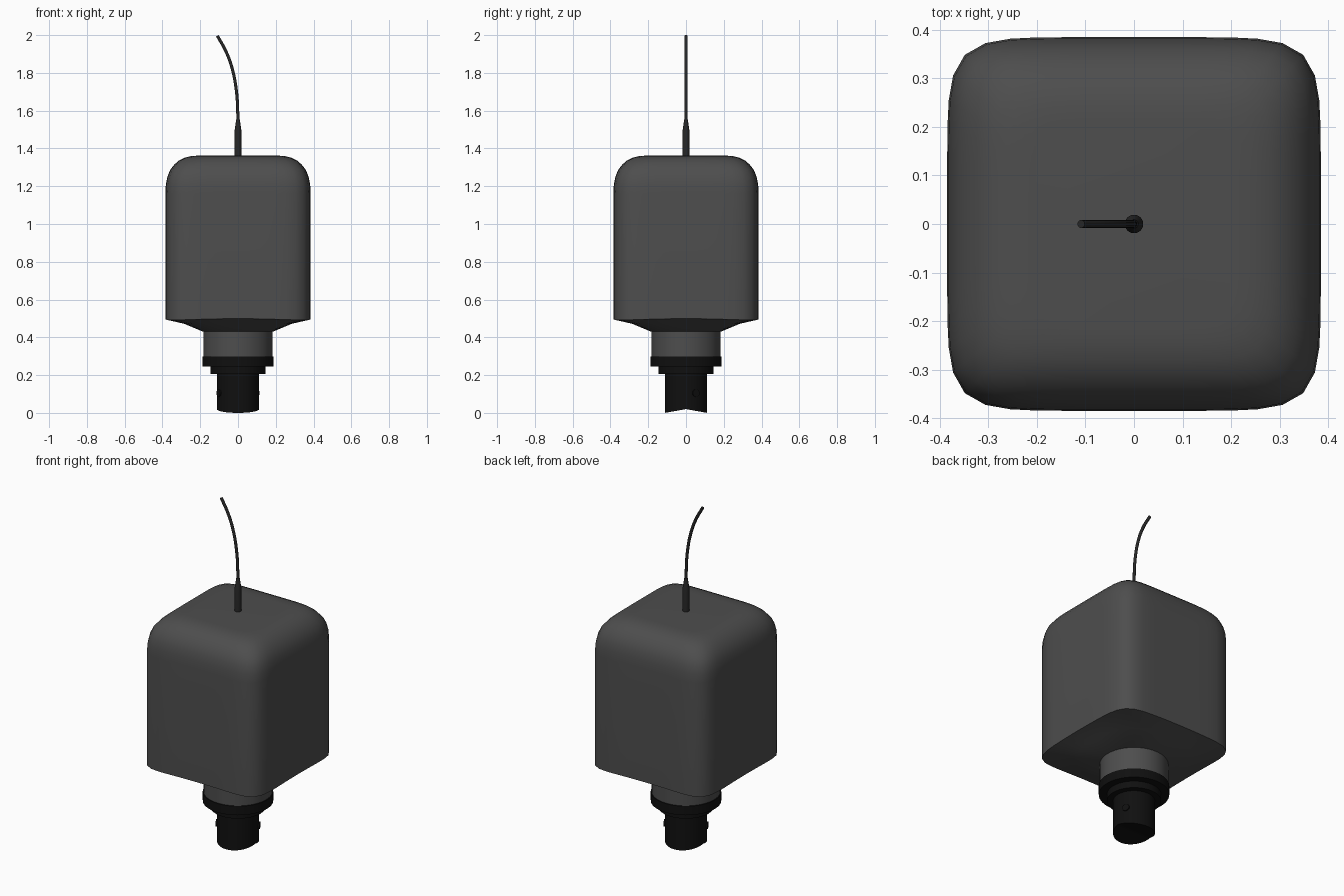
import bpy, bmesh
from math import sin, cos, pi, sqrt, radians

if "Cube" in bpy.data.objects:
    bpy.data.objects.remove(bpy.data.objects["Cube"])

N = 64


def material(name, v):
    m = bpy.data.materials.new(name)
    m.diffuse_color = (v, v, v, 1)
    m.use_nodes = True
    m.node_tree.nodes["Principled BSDF"].inputs["Base Color"].default_value = m.diffuse_color
    return m


HOUSING = material("dark_grey_housing", 0.075)
BLACK = material("black_plastic", 0.005)
RUBBER = material("dark_rubber", 0.02)


def add_object(name, bm, mat):
    bmesh.ops.recalc_face_normals(bm, faces=bm.faces)
    me = bpy.data.meshes.new(name)
    bm.to_mesh(me)
    bm.free()
    me.materials.append(mat)
    ob = bpy.data.objects.new(name, me)
    bpy.context.collection.objects.link(ob)
    bpy.ops.object.select_all(action='DESELECT')
    ob.select_set(True)
    bpy.context.view_layer.objects.active = ob
    bpy.ops.object.shade_smooth_by_angle(angle=radians(35))
    return ob


def loft(name, rings, mat, notch=0.0, sag=0.0):
    """Rings of (z, half width, roundness): roundness 2 is a circle, 7 a soft square."""
    bm = bmesh.new()
    loops = []
    for k, (z, a, n) in enumerate(rings):
        loop = []
        for i in range(N):
            c, s = cos(2 * pi * i / N), sin(2 * pi * i / N)
            f = (abs(c) ** n + abs(s) ** n) ** (-1 / n)
            x, y = a * f * c, a * f * s
            dz = notch * (1 - abs(y) / a) if k == 0 else 0
            if sag and z < 0.6:
                dz -= sag * (f - 1) / 0.3
            loop.append(bm.verts.new((x, y, z + dz)))
        loops.append(loop)
    for lo, hi in zip(loops, loops[1:]):
        for i in range(N):
            j = (i + 1) % N
            bm.faces.new((lo[i], lo[j], hi[j], hi[i]))
    # Bottom cap in strips across x, so a notched rim keeps a clean fold
    b, q = loops[0], N // 4
    for i in range(-q, q):
        ids = [i % N, (i + 1) % N, (N // 2 - i - 1) % N, (N // 2 - i) % N]
        bm.faces.new([b[v] for v in dict.fromkeys(ids)])
    bm.faces.new(loops[-1])
    return add_object(name, bm, mat)


# Soft square housing with a dished underside
loft("housing", [
    (0.43, 0.185, 2), (0.472, 0.285, 3.2), (0.499, 0.385, 7),
    (1.16, 0.385, 7), (1.21, 0.382, 7), (1.25, 0.374, 7), (1.285, 0.36, 7),
    (1.315, 0.337, 7), (1.338, 0.31, 7), (1.352, 0.28, 7),
    (1.36, 0.245, 7), (1.362, 0.21, 7)], HOUSING, sag=0.008)

# Round collar under the housing
loft("collar", [(0.295, 0.183, 2), (0.435, 0.183, 2)], HOUSING)

# Stepped black plug with a folded lower end
loft("plug", [
    (0.0, 0.112, 2), (0.205, 0.112, 2), (0.205, 0.145, 2), (0.245, 0.145, 2),
    (0.245, 0.188, 2), (0.298, 0.188, 2)], BLACK, notch=0.02)

# Small locking pins on opposite sides of the plug
for side in (-1, 1):
    bpy.ops.mesh.primitive_cylinder_add(
        vertices=20, radius=0.02, depth=0.02,
        location=(side * 0.096, side * 0.05, 0.105),
        rotation=(0, pi / 2, radians(27.5)))
    pin = bpy.context.object
    pin.name = "locking_pin_left" if side < 0 else "locking_pin_right"
    pin.data.materials.append(BLACK)
    bpy.ops.object.shade_smooth_by_angle()

# Tapered sleeve where the cable leaves the top
loft("cable_sleeve", [
    (1.35, 0.019, 2), (1.485, 0.019, 2), (1.51, 0.016, 2), (1.555, 0.009, 2)], RUBBER)

# Curved cable
cu = bpy.data.curves.new("cable", 'CURVE')
cu.dimensions = '3D'
cu.bevel_depth = 0.0085
cu.bevel_resolution = 3
cu.use_fill_caps = True
path = [(0, 1.5), (-0.001, 1.58), (-0.008, 1.70), (-0.03, 1.82), (-0.062, 1.91), (-0.109, 1.996)]
sp = cu.splines.new('BEZIER')
sp.bezier_points.add(len(path) - 1)
for p, (x, z) in zip(sp.bezier_points, path):
    p.co = (x, 0, z)
    p.handle_left_type = p.handle_right_type = 'AUTO'
cu.materials.append(RUBBER)
bpy.context.collection.objects.link(bpy.data.objects.new("cable", cu))
